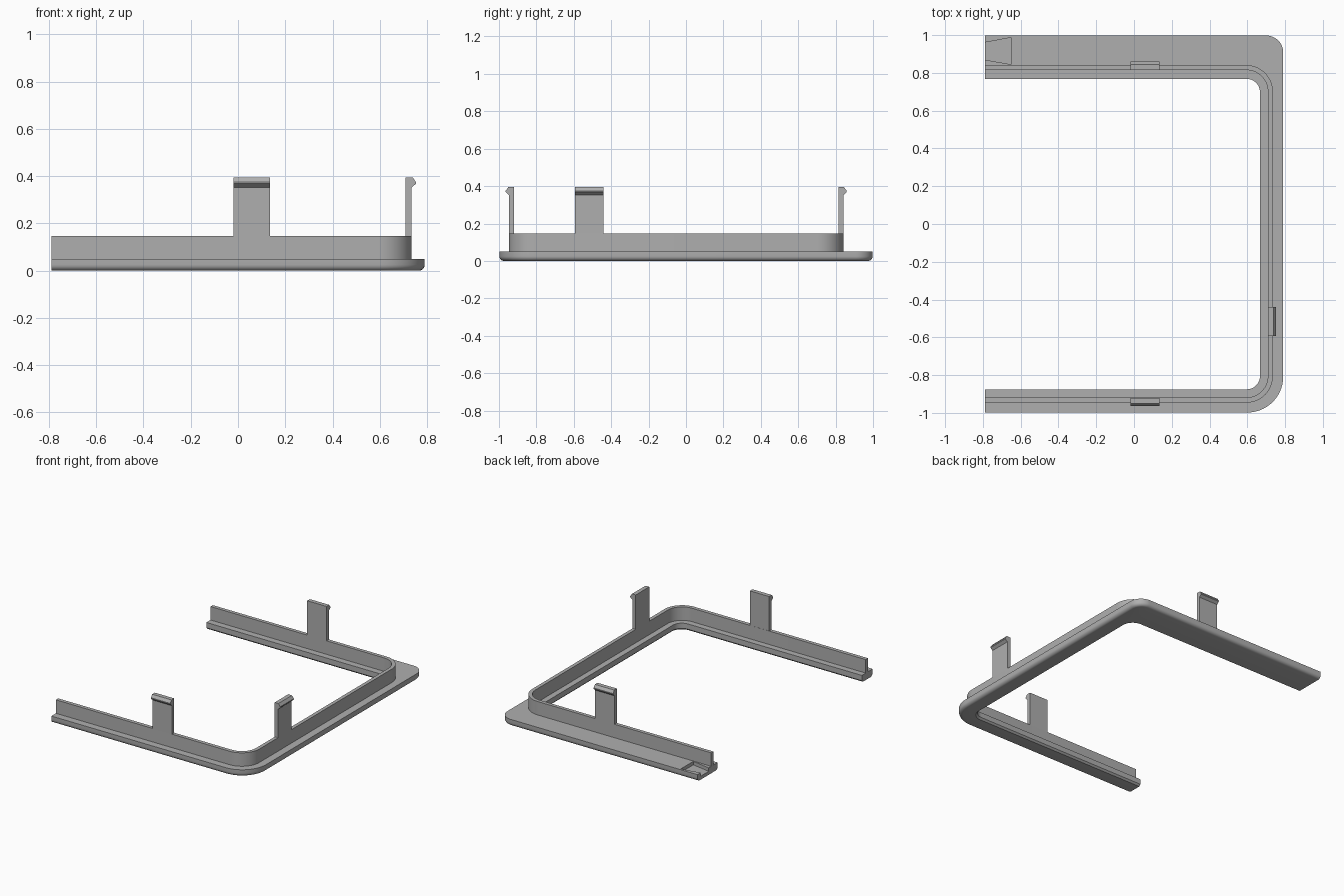
import bpy, bmesh, math
from mathutils import Matrix, Vector

if "Cube" in bpy.data.objects:
    bpy.data.objects.remove(bpy.data.objects["Cube"])

grey = bpy.data.materials.new("plain grey")
grey.use_nodes = True
grey.diffuse_color = (0.43, 0.43, 0.43, 1)
grey.node_tree.nodes["Principled BSDF"].inputs["Base Color"].default_value = grey.diffuse_color

END = -0.79       # open end of both arms
PLATE_TOP = 0.05
WALL_TOP = 0.147


def finish(name, bm):
    bmesh.ops.recalc_face_normals(bm, faces=bm.faces)
    mesh = bpy.data.meshes.new(name)
    bm.to_mesh(mesh)
    bm.free()
    mesh.materials.append(grey)
    obj = bpy.data.objects.new(name, mesh)
    bpy.context.collection.objects.link(obj)
    return obj


def activate(obj):
    bpy.ops.object.select_all(action='DESELECT')
    obj.select_set(True)
    bpy.context.view_layer.objects.active = obj


def smooth(obj):
    activate(obj)
    bpy.ops.object.shade_smooth_by_angle(angle=math.radians(35))


def u_path(side, front, back, r_front, r_back, steps=14):
    """Open U outline: front arm, rounded corner, side, rounded corner, back arm."""
    pts = [(END, front)]
    for radius, cy, start in ((r_front, front + r_front, -90), (r_back, back - r_back, 0)):
        for i in range(steps + 1):
            a = math.radians(start + 90 * i / steps)
            pts.append((side - radius + radius * math.cos(a), cy + radius * math.sin(a)))
    return pts + [(END, back)]


def sweep(name, outlines):
    """Skin a closed section whose corners each follow their own U outline."""
    bm = bmesh.new()
    rails = [[bm.verts.new((x, y, z)) for x, y in u_path(*shape)] for shape, z in outlines]
    for a, b in zip(rails, rails[1:] + rails[:1]):
        for i in range(len(a) - 1):
            bm.faces.new((a[i], a[i + 1], b[i + 1], b[i]))
    bm.faces.new([r[0] for r in rails])
    bm.faces.new([r[-1] for r in reversed(rails)])
    return finish(name, bm)


def prism(name, points, offset, matrix=Matrix()):
    """Extrude a flat polygon along an offset."""
    bm = bmesh.new()
    face = bm.faces.new([bm.verts.new(p) for p in points])
    new = bmesh.ops.extrude_face_region(bm, geom=[face])["geom"]
    bmesh.ops.translate(bm, vec=offset, verts=[v for v in new if isinstance(v, bmesh.types.BMVert)])
    bmesh.ops.transform(bm, matrix=matrix, verts=bm.verts)
    return finish(name, bm)


def outer(d):
    return (0.79 - d, -0.998 + d, 0.998 - d, 0.19 - d, 0.09 - d)


def inner(d):
    return (0.667 + d, -0.875 - d, 0.768 + d, 0.07 + d, 0.07 + d)


# Base plate with rounded lower edges
ROUND = 0.025
section = [(inner(0), PLATE_TOP), (outer(0), PLATE_TOP)]
for i in range(6):
    a = math.radians(18 * i)
    section.append((outer(ROUND * (1 - math.cos(a))), ROUND * (1 - math.sin(a))))
small = 0.012
section += [(inner(small), 0), (inner(0), small)]
plate = sweep("base_plate", section)

# Dovetail pocket at the end of the back arm
cutter = prism("pocket_cutter",
               [(END - 0.02, 0.957, 0.025), (-0.65, 0.987, 0.025),
                (-0.65, 0.845, 0.025), (END - 0.02, 0.873, 0.025)], Vector((0, 0, 0.1)))
cutter.hide_render = True
cut = plate.modifiers.new("pocket", 'BOOLEAN')
cut.operation = 'DIFFERENCE'
cut.solver = 'EXACT'
cut.object = cutter
activate(plate)
bpy.ops.object.modifier_apply(modifier=cut.name)
bpy.data.objects.remove(cutter)
smooth(plate)

# Upright wall following the frame
wall_out = (0.735, -0.946, 0.841, 0.14, 0.14)
wall_in = (0.709, -0.919, 0.815, 0.114, 0.114)
smooth(sweep("upright_wall", [(wall_in, 0.03), (wall_out, 0.03),
                              (wall_out, WALL_TOP), (wall_in, WALL_TOP)]))

# Snap clips: local +x points outward, the outer wall face is at x = 0
clip_profile = [(-0.026, WALL_TOP), (0, WALL_TOP), (0, 0.352), (0.018, 0.368),
                (0.018, 0.375), (0.004, 0.395), (-0.026, 0.395)]
WIDTH = 0.154
for name, place, angle in (("front_clip", (0.058, -0.946), -90),
                           ("side_clip", (0.735, -0.517), 0),
                           ("back_clip", (0.058, 0.841), 90)):
    matrix = Matrix.Translation((*place, 0)) @ Matrix.Rotation(math.radians(angle), 4, 'Z')
    prism(name, [(x, -WIDTH / 2, z) for x, z in clip_profile], Vector((0, WIDTH, 0)), matrix)
